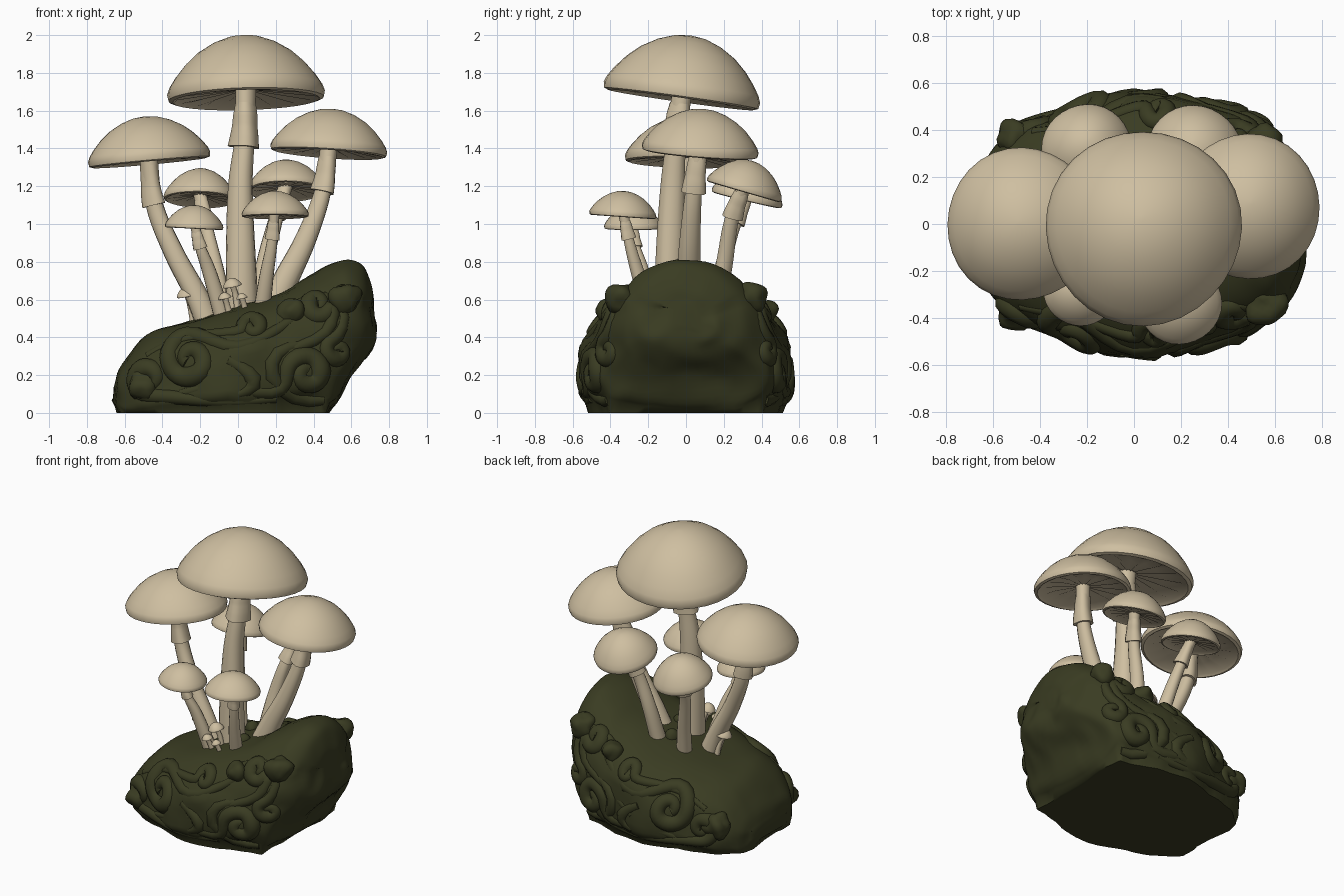
import bpy, bmesh, math
from mathutils import Vector, Quaternion, noise
from mathutils.bvhtree import BVHTree

if "Cube" in bpy.data.objects:
    bpy.data.objects.remove(bpy.data.objects["Cube"])


def material(name, col):
    m = bpy.data.materials.new(name)
    m.diffuse_color = (*col, 1)
    m.use_nodes = True
    m.node_tree.nodes["Principled BSDF"].inputs["Base Color"].default_value = m.diffuse_color
    return m


CREAM = material("cream", (0.62, 0.52, 0.355))
MOSS = material("dark_moss", (0.042, 0.045, 0.016))


def finish(bm, name, mat, angle=45):
    bmesh.ops.recalc_face_normals(bm, faces=bm.faces)
    me = bpy.data.meshes.new(name)
    bm.to_mesh(me)
    me.materials.append(mat)
    me.shade_smooth()
    me.set_sharp_from_angle(angle=math.radians(angle))
    ob = bpy.data.objects.new(name, me)
    bpy.context.collection.objects.link(ob)
    return ob


def catmull(keys, n):
    """Smooth list of points through the keys, n steps per span."""
    k = [Vector(p) for p in keys]
    k = [k[0] * 2 - k[1]] + k + [k[-1] * 2 - k[-2]]
    out = []
    for i in range(1, len(k) - 2):
        a, b, c, d = k[i - 1:i + 3]
        for s in range(n):
            t = s / n
            out.append(0.5 * (2 * b + (c - a) * t + (2 * a - 5 * b + 4 * c - d) * t * t
                              + (3 * b - a - 3 * c + d) * t ** 3))
    return out + [k[-2]]


def skin(bm, rings, caps=True):
    """Join rings of points with quads."""
    vs = [[bm.verts.new(p) for p in r] for r in rings]
    n = len(vs[0])
    for a, b in zip(vs, vs[1:]):
        for j in range(n):
            bm.faces.new((a[j], a[(j + 1) % n], b[(j + 1) % n], b[j]))
    if caps:
        bm.faces.new(vs[0])
        bm.faces.new(vs[-1])


def tube(bm, pts, radii, seg, ripple=0.0, caps=True):
    """Tube along a path; radii are spread evenly along it."""
    q, prev, rings = Quaternion(), Vector((0, 0, 1)), []
    for i, p in enumerate(pts):
        t = (pts[min(i + 1, len(pts) - 1)] - pts[max(i - 1, 0)]).normalized()
        q = prev.rotation_difference(t) @ q
        prev = t
        f = i / (len(pts) - 1) * (len(radii) - 1)
        a = min(int(f), len(radii) - 2)
        r = radii[a] + (radii[a + 1] - radii[a]) * (f - a)
        rings.append([p + q @ Vector((math.cos(u), math.sin(u), 0)) * r * (1 + ripple * math.sin(3 * u + p.z * 4))
                      for u in (math.tau * j / seg for j in range(seg))])
    skin(bm, rings, caps)


# Cap profile: radius, height (dome scaled by cap height, underside by radius)
DOME = [(.03, 1), (.2, .97), (.4, .865), (.6, .69), (.76, .48), (.89, .25), (.97, .07), (1, -.05)]
UNDER = [(.985, -.11, 0), (.93, -.13, 0), (.88, -.095, .012), (.55, -.045, .022), (.15, .0, .015)]


def cap(name, center, R, H, axis, seg=32):
    q = Vector((0, 0, 1)).rotation_difference(Vector(axis).normalized())
    prof = [(r, z * H, 0) for r, z in DOME] + [(r, z * R, g * R) for r, z, g in UNDER]
    rings = []
    for r, z, g in prof:
        ring = []
        for j in range(seg):
            u = math.tau * j / seg
            w = 1 + 0.012 * math.sin(3 * u + center[0] * 9)
            # alternate spokes drop to form gills
            ring.append(Vector(center) + q @ Vector((r * R * w * math.cos(u), r * R * w * math.sin(u),
                                                     z + (g if j % 2 else -g))))
        rings.append(ring)
    bm = bmesh.new()
    skin(bm, rings)
    finish(bm, name, CREAM, 35)


def mushroom(name, center, R, H, axis, path, r0, r1, skirt=None):
    cap(name + "_cap", center, R, H, axis)
    pts = catmull(list(path) + [Vector(center) + Vector((0, 0, .06 * R))], 6)
    bm = bmesh.new()
    tube(bm, pts, [r0 * 1.15, r0, (r0 + r1) / 2, r1, r1 * 1.05], 14, 0.04)
    finish(bm, name + "_stem", CREAM)
    if skirt:  # flared ring hanging on the stem between two heights
        lo, hi, w = skirt
        line = [p for p in catmull(pts, 4) if lo <= p.z <= hi]
        bm = bmesh.new()
        tube(bm, line, [w, w * .92, w * .82, w * .78, r1 * 1.04], 14, 0.10)
        finish(bm, name + "_skirt", CREAM)


mushroom("main", (.04, -.015, 1.71), .418, .29, (-.03, .14, 1),
         [(.02, -.09, .48), (.015, -.085, .85), (.015, -.07, 1.2), (.035, -.05, 1.45)], .078, .052, (1.40, 1.64, .082))
mushroom("left", (-.475, 0, 1.365), .325, .205, (-.09, .03, 1),
         [(-.14, -.03, .42), (-.22, -.03, .62), (-.34, -.02, .85), (-.44, 0, 1.10)], .06, .046, (1.09, 1.32, .062))
mushroom("right", (.485, .075, 1.41), .31, .2, (.07, .08, 1),
         [(.16, .0, .5), (.25, .01, .7), (.36, .02, .92), (.45, .04, 1.17)], .068, .044, (1.16, 1.36, .064))
mushroom("back_left", (-.2, .325, 1.15), .192, .145, (.03, .24, 1),
         [(-.07, .12, .47), (-.11, .18, .72), (-.16, .24, .95)], .046, .034, (1.0, 1.13, .05))
mushroom("back_right", (.255, .31, 1.195), .205, .145, (0, .29, 1),
         [(.10, .14, .5), (.14, .2, .78), (.2, .24, 1.02)], .048, .036, (1.03, 1.17, .055))
mushroom("front_right", (.195, -.335, 1.06), .178, .115, (0, .07, 1),
         [(.12, -.18, .5), (.15, -.25, .72), (.18, -.3, .9)], .04, .026, (.92, 1.02, .04))
mushroom("front_left", (-.23, -.28, .995), .155, .105, (.05, 0, 1),
         [(-.07, -.17, .46), (-.15, -.23, .74), (-.2, -.27, .88)], .04, .025, (.87, .96, .038))
for i, (x, y, z, r) in enumerate([(-.27, -.03, .625, .055), (-.03, -.2, .675, .05), (-.07, -.24, .61, .035),
                                  (.02, -.27, .61, .03)]):
    mushroom(f"tiny_{i}", (x, y, z), r, r * .8, (-.2, -.1, 1),
             [(x + .04, y + .03, .44), (x + .02, y + .02, z - .07)], .018, .015)

# Sloping rock: sections along x as (x, half width, bottom, top)
SECTIONS = [(-.655, .2, .05, .14), (-.61, .32, 0, .26), (-.48, .41, 0, .41), (-.3, .49, 0, .475),
            (0, .57, 0, .57), (.25, .53, 0, .65), (.4, .48, 0, .745), (.5, .45, .03, .795),
            (.58, .40, .17, .81), (.66, .32, .27, .77), (.71, .2, .37, .66), (.72, .08, .45, .58)]


def sp(v, e):
    return math.copysign(abs(v) ** e, v)


rings = []
for x, hw, lo, hi in catmull(SECTIONS, 5):
    lo, mid, ring = max(lo, 0), max(lo, 0) + (hi - lo) * .3, []
    soft = min(max((x - .2) / .35, 0), 1)  # the high end is rounder
    for j in range(56):
        u = math.tau * j / 56
        c, s = math.cos(u), math.sin(u)
        y = hw * sp(c, .74 + .16 * soft if s > 0 else .42 + .3 * soft)
        z = mid + (abs(s) ** (.75 + .15 * soft) * (hi - mid) if s > 0 else -abs(s) ** (.55 + .2 * soft) * (mid - lo))
        p = Vector((x, y, z))
        d = noise.noise_vector(p * 4) * .03 + noise.noise_vector(p * 9) * .015
        if s > 0.5:
            d *= .4
        p += d
        p.z = max(p.z, 0) if lo > 0.01 or s >= -.6 else 0
        ring.append(p)
    rings.append(ring)
rock = bmesh.new()
skin(rock, rings)
bmesh.ops.recalc_face_normals(rock, faces=rock.faces)
tree = BVHTree.FromBMesh(rock)
finish(rock, "rock_base", MOSS, 60)


# Curling vines laid onto the front and back of the rock
def curl(cx, cz, r, start, turns, tail):
    """Spiral around (cx, cz) that runs out into tail points."""
    n = int(12 * abs(turns))
    pts = []
    for i in range(n + 1):
        a = math.radians(start) - math.tau * turns * (1 - i / n)
        k = r * (.15 + .85 * i / n)
        pts.append((cx + k * math.cos(a), cz + k * math.sin(a)))
    return pts + tail


VINES = [
    (curl(-.25, .28, .14, 80, -1.4, [(-.12, .37), (.0, .33), (.15, .40), (.3, .5)]), .06),
    (curl(.36, .21, .11, 180, 1.3, [(.25, .12), (.1, .1), (-.1, .16), (-.3, .1)]), .06),
    (curl(.42, .57, .075, 0, 1.2, [(.5, .46), (.42, .38), (.2, .31), (0, .2)]), .055),
    (curl(-.47, .18, .09, 270, 1.2, [(-.38, .09), (-.2, .07), (0, .06), (.2, .08)]), .055),
    (curl(.08, .45, .06, 200, 1.2, [(-.05, .42), (-.2, .41), (-.35, .37), (-.48, .3)]), .045),
    (curl(.52, .33, .07, 90, -1.2, [(.57, .5), (.52, .6), (.4, .62), (.25, .54)]), .05),
    ([(.45, .07), (.3, .06), (.15, .2), (.2, .33), (.33, .36)], .05),
    ([(-.05, .28), (.06, .22), (.1, .14), (.0, .1)], .05),
]
for side, label in ((-1, "front"), (1, "back")):
    bm = bmesh.new()
    for pts, w in VINES:
        path = []
        for x, z in catmull(pts, 2):
            if side > 0:
                x = x * .95 + .03
            hit = tree.ray_cast(Vector((x, 2 * side, max(z, .05))), Vector((0, -side, 0)))[0]
            if hit:
                path.append(hit - Vector((0, side * w * .45, 0)))
        # relax so the vine flows over the surface
        for _ in range(2):
            path = [path[0]] + [(a + b * 2 + c) / 4 for a, b, c in zip(path, path[1:], path[2:])] + [path[-1]]
        tube(bm, path, [w * .65, w * .8, w, w * .85, w * .5], 10)
    for v in bm.verts:
        v.co.z = max(v.co.z, 0)
    finish(bm, label + "_vines", MOSS, 60)

# Lumps along the shoulders of the rock and pebbles between the stems
bm = bmesh.new()
for x, y, z, r in [(.55, .34, .61, .085), (.56, -.34, .6, .085), (-.5, .36, .2, .09), (-.5, -.36, .15, .09),
                   (.28, -.41, .53, .07), (.28, .41, .53, .07), (.04, .1, .58, .045), (.12, -.1, .6, .04)]:
    lump = bmesh.ops.create_icosphere(bm, subdivisions=3, radius=r)["verts"]
    for v in lump:
        v.co = v.co * (1 + .35 * noise.noise(v.co * 14 + Vector((x, y, z)) * 5)) + Vector((x, y, z))
finish(bm, "rock_lumps", MOSS, 60)
